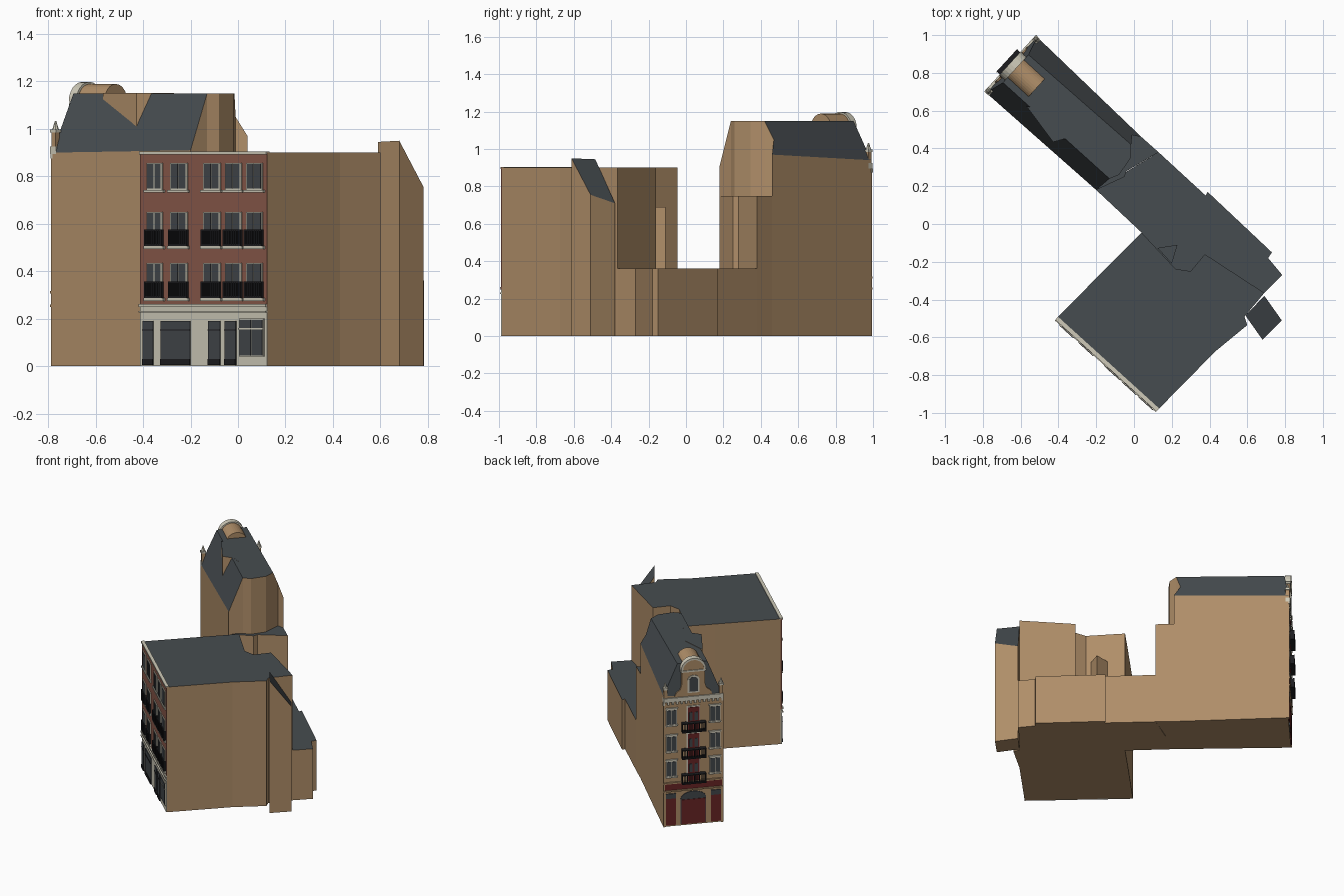
import bpy, bmesh, math
from mathutils import Vector

if "Cube" in bpy.data.objects:
    bpy.data.objects.remove(bpy.data.objects["Cube"])


def material(name, r, g, b):
    m = bpy.data.materials.new(name)
    m.use_nodes = True
    m.diffuse_color = (r, g, b, 1)
    m.node_tree.nodes["Principled BSDF"].inputs["Base Color"].default_value = (r, g, b, 1)
    return m


SAND = material("sandstone", .43, .27, .14)
SLATE = material("slate", .062, .073, .08)
BRICK = material("brick", .25, .10, .068)
CREAM = material("cream stone", .62, .59, .48)
GLASS = material("dark glass", .055, .062, .07)
IRON = material("black iron", .012, .012, .014)
RED = material("dark red paint", .14, .018, .018)


def finish(name, bm, mats):
    bmesh.ops.recalc_face_normals(bm, faces=bm.faces)
    me = bpy.data.meshes.new(name)
    bm.to_mesh(me)
    bm.free()
    for m in mats:
        me.materials.append(m)
    ob = bpy.data.objects.new(name, me)
    bpy.context.collection.objects.link(ob)
    return ob


def block(name, pts, top, base=0):
    """Plan outline raised to a slate top (one height or one per corner)."""
    tops = top if isinstance(top, list) else [top] * len(pts)
    bm = bmesh.new()
    lo = [bm.verts.new((x, y, base)) for x, y in pts]
    hi = [bm.verts.new((x, y, z)) for (x, y), z in zip(pts, tops)]
    bm.faces.new(lo)
    bm.faces.new(hi).material_index = 1
    for i in range(len(pts)):
        j = (i + 1) % len(pts)
        bm.faces.new((lo[i], lo[j], hi[j], hi[i]))
    return finish(name, bm, [SAND, SLATE])


class Facade:
    """Wall frame: a runs along the wall, z up, n outwards."""

    def __init__(self, origin, along, out):
        self.o, self.e, self.n = Vector(origin), Vector(along), Vector(out)

    def at(self, a, z, n):
        p = self.o + self.e * a + self.n * n
        return (p.x, p.y, z)

    def slab(self, bm, outline, n0, n1):
        back = [bm.verts.new(self.at(a, z, n0)) for a, z in outline]
        front = [bm.verts.new(self.at(a, z, n1)) for a, z in outline]
        bm.faces.new(back)
        bm.faces.new(front)
        for i in range(len(back)):
            j = (i + 1) % len(back)
            bm.faces.new((back[i], back[j], front[j], front[i]))

    def profile(self, name, outline, n0, n1, mat):
        bm = bmesh.new()
        self.slab(bm, outline, n0, n1)
        return finish(name, bm, [mat])

    def boxes(self, name, rects, n0, n1, mat):
        bm = bmesh.new()
        for a0, a1, z0, z1 in rects:
            self.slab(bm, [(a0, z0), (a1, z0), (a1, z1), (a0, z1)], n0, n1)
        return finish(name, bm, [mat])

    def windows(self, name, rects, mid=True):
        """Cream frame plate with one or two glass panes."""
        self.boxes(name + "_frames", rects, -.002, .006, CREAM)
        panes = []
        for a0, a1, z0, z1 in rects:
            m, g = (a0 + a1) / 2, .005
            if mid:
                panes += [(a0 + g, m - .002, z0 + g, z1 - g), (m + .002, a1 - g, z0 + g, z1 - g)]
            else:
                panes.append((a0 + g, a1 - g, z0 + g, z1 - g))
        self.boxes(name + "_glass", panes, 0, .008, GLASS)

    def railing(self, name, a0, a1, z0, z1, depth, bars):
        """Iron balcony: floor, top rail, front and side bars."""
        t, step = .004, (a1 - a0) / bars
        self.boxes(name + "_floor", [(a0, a1, z0, z0 + .008), (a0, a1, z1 - .006, z1)], 0, depth, IRON)
        self.boxes(name + "_bars", [(a0 + i * step - t / 2, a0 + i * step + t / 2, z0, z1)
                                    for i in range(bars + 1)], depth - t, depth, IRON)
        self.boxes(name + "_sides", [(a0, a0 + t, z0, z1), (a1 - t, a1, z0, z1)], 0, depth, IRON)


# Front building, low link, step, small infill and sloped annex
A, B = (-.41, -.50), (.125, -.985)
INNER = (.04, -.045)
block("front_building", [A, B, (.43, -.675), (.60, -.535), (.585, -.49), (.69, -.365), (.375, -.16),
                         (.30, -.25), (.22, -.238), INNER, (-.10, -.185)], .90)
S, T, K = (-.20, .18), (.04, .46), (-.01, .47)
block("low_link", [S, INNER, (.22, -.30), (.60, -.42), (.69, -.365), (.785, -.27), (.71, -.18),
                   (.73, -.15), (.39, .17), (.38, .15), (.13, .38)], .36)
block("roof_step", [S, (-.05, .25), (-.04, .28), (.13, .38), T, K], .75)
block("infill_shaft", [(.124, -.127), (.23, -.11), (.20, -.21)], .69)
block("sloped_annex", [(.68, -.612), (.59, -.485), (.69, -.38), (.782, -.51)], [.95, .945, .71, .755])

# Rear tower house: walls and mansard roof in one mesh
P1, P2 = Vector((-.783, .695)), Vector((-.513, .99))
U = (P2 - P1).normalized()
D = Vector((U.y, -U.x))
top1, top2 = P1 + .10 * U + .03 * D, P2 - .10 * U + .03 * D
ring = [(P1, .90), (S, .91), ((-.13, .24), 1.15), ((-.08, .26), 1.15), ((-.02, .345), 1.15),
        ((-.015, .42), 1.15), (K, 1.05), (T, .97), (P2, .94)]
bm = bmesh.new()
lo = [bm.verts.new((p[0], p[1], 0)) for p, z in ring]
hi = [bm.verts.new((p[0], p[1], z)) for p, z in ring]
r1, r2 = [bm.verts.new((p.x, p.y, 1.15)) for p in (top1, top2)]
bm.faces.new(lo)
for i in range(len(ring)):
    j = (i + 1) % len(ring)
    bm.faces.new((lo[i], lo[j], hi[j], hi[i]))
for f in ([hi[0], hi[1], hi[2], r1], [r1] + hi[2:6] + [r2],
          [r2] + hi[5:9], [hi[0], r1, r2, hi[8]]):
    bm.faces.new(f).material_index = 1
finish("tower_house", bm, [SAND, SLATE])
block("roof_outcrop", [(-.57, .624), (-.428, .434), (-.352, .455), (-.27, .418), (-.40, .58)], 1.151, .92)

# Brick street front; a equals x here
n = Vector((B[1] - A[1], A[0] - B[0])).normalized()
slope = (B[1] - A[1]) / (B[0] - A[0])
street = Facade((0, A[1] - A[0] * slope), (1, slope), n)
L, R = A[0], B[0]
street.boxes("brick_front", [(L, R, .25, .90)], -.005, .004, BRICK)
street.boxes("shop_front", [(L, R, 0, .26)], -.005, .005, CREAM)
street.boxes("shop_cornice", [(L, R, .225, .232), (L, R, .25, .262)], 0, .014, CREAM)
street.boxes("roof_edge", [(L, R, .893, .905)], -.012, .010, CREAM)
street.o += n * .004
bays = [(-.38, -.314), (-.28, -.209), (-.141, -.07), (-.049, .019), (.04, .108)]
rows = [(.287, .435), (.506, .65), (.743, .857)]
street.windows("street", [(a, b, z0, z1) for a, b in bays for z0, z1 in rows])
street.boxes("street_sills", [(a - .008, b + .008, z0 - .012, z0) for a, b in bays for z0, _ in rows],
             0, .012, CREAM)
for z0, _ in rows[:2]:
    for i, (a, b) in enumerate(bays):
        street.railing(f"street_railing_{i}_{int(z0 * 100)}", a - .002, b + .002, z0, z0 + .07, .014, 9)
doors = [(-.395, -.352), (-.32, -.196), (-.12, -.07), (-.05, -.003)]
street.boxes("shop_doors", [(a, b, .004, .19) for a, b in doors], 0, .006, GLASS)
street.boxes("shop_door_rails", [(a, b, .150, .154) for a, b in doors]
             + [(a, b, .004, .03) for a, b in doors], 0, .009, IRON)
street.windows("shop", [(.01, .115, .04, .20)])
street.boxes("shop_transom", [(.01, .115, .155, .16)], 0, .010, CREAM)

# Narrow ornate front of the tower house, a = 0 at its middle
gable = Facade((P1 + P2) / 2, U, -D)
W = (P2 - P1).length / 2
gable.boxes("gable_cornice", [(-W, W, .895, .925)], -.02, .012, CREAM)
gable.boxes("gable_modillions", [(-W + .03 * i, -W + .03 * i + .014, .875, .897) for i in range(14)],
            0, .010, CREAM)
gable.boxes("sign_band", [(-W + .01, W - .01, .262, .305)], 0, .008, RED)
gable.boxes("band_mouldings", [(-W, W, .25, .26), (-W, W, .307, .317)], 0, .012, SAND)
gable.boxes("corner_pilasters", [(-W, -W + .015, 0, .89), (W - .015, W, 0, .89)], 0, .007, SAND)
gable.boxes("side_doors", [(s * .15 - .033, s * .15 + .033, .01, .20) for s in (-1, 1)], 0, .006, RED)
gable.boxes("side_fanlights", [(s * .15 - .033, s * .15 + .033, .20, .235) for s in (-1, 1)], 0, .006, GLASS)


def arch(half, z0, z1, rise, steps=12):
    """Outline with straight sides and a rounded top."""
    arc = [(half * math.cos(math.pi * i / steps), z1 + rise * math.sin(math.pi * i / steps))
           for i in range(steps + 1)]
    return [(-half, z0), (half, z0)] + arc


gable.profile("main_door_arch", arch(.085, .01, .19, .05), -.002, .005, GLASS)
gable.boxes("main_door", [(-.08, .08, .01, .185)], 0, .008, RED)
floors = [.36, .54, .73]
gable.windows("gable", [(s * .145 - .036, s * .145 + .036, z, z + .11) for s in (-1, 1) for z in floors])
gable.boxes("gable_sills", [(s * .145 - .042, s * .145 + .042, z + d, z + d + .01)
                            for s in (-1, 1) for z in floors for d in (-.01, .112)], 0, .011, CREAM)
gable.boxes("balcony_door_frames", [(-.045, .045, z - .05, z + .125) for z in floors], -.002, .005, CREAM)
gable.boxes("balcony_doors", [(-.038, .038, z - .05, z + .115) for z in floors], 0, .008, RED)
gable.boxes("balcony_door_panes", [(s * .018 - .011, s * .018 + .011, z + .02, z + .08)
                                   for s in (-1, 1) for z in floors], 0, .0095, GLASS)
for i, z in enumerate(floors):
    gable.railing(f"balcony_{i}", -.08, .08, z - .055, z + .012, .035, 14)

# Curved dormer with barrel roof
half = [(.13, .92), (.115, .955), (.088, .975), (.078, 1.01)]
gable.profile("dormer_front", half + arch(.075, 1.0, 1.115, .075)[2:] + [(-a, z) for a, z in half[::-1]],
              -.03, .004, SAND)
gable.profile("dormer_barrel", arch(.072, .92, 1.115, .074, 16), -.18, -.02, SAND)
trim = arch(.084, 1.11, 1.115, .083)[2:]
gable.profile("dormer_arch_trim", trim + [(a * .84, 1.115 + (z - 1.115) * .84) for a, z in trim[::-1]],
              -.03, .012, CREAM)
gable.boxes("dormer_ledge", [(-.085, .085, 1.10, 1.112)], -.02, .010, CREAM)
gable.profile("dormer_window_frame", arch(.04, .95, 1.04, .035), 0, .009, CREAM)
gable.profile("dormer_window_glass", arch(.028, .96, 1.04, .024), 0, .012, GLASS)

# Corner pinnacles
for side, s in (("left", -1), ("right", 1)):
    c = s * (W - .014)
    gable.boxes(side + "_pinnacle_post", [(c - .012, c + .012, .90, .985)], -.018, .006, SAND)
    gable.boxes(side + "_pinnacle_cap", [(c - .016, c + .016, .985, .998)], -.022, .010, CREAM)
    bpy.ops.mesh.primitive_cone_add(vertices=8, radius1=.014, radius2=.003, depth=.036,
                                    location=gable.at(c, 1.015, -.006))
    bpy.context.object.name = side + "_pinnacle_tip"
    bpy.context.object.data.materials.append(CREAM)
